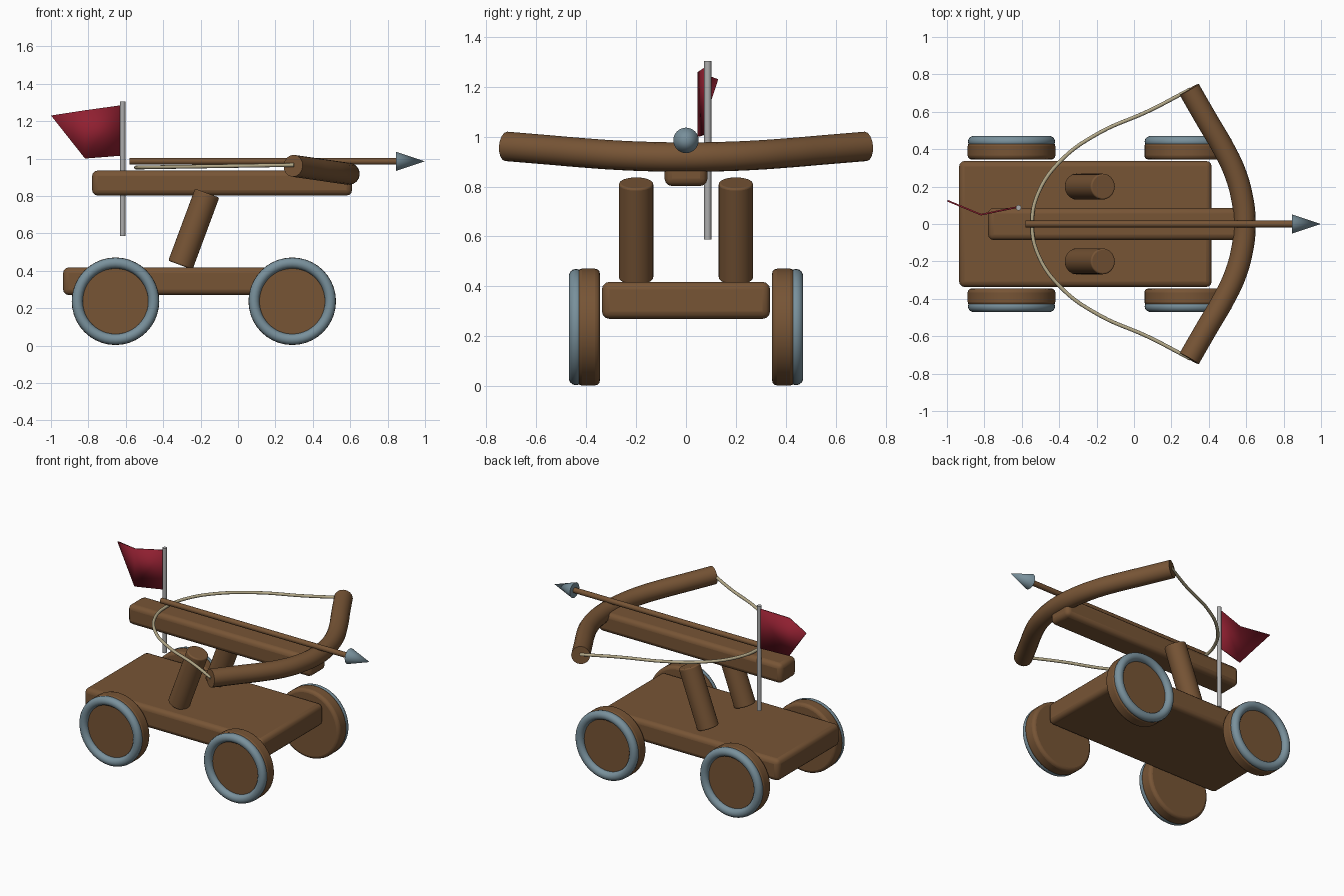
import bpy, bmesh, math
from mathutils import Vector

if "Cube" in bpy.data.objects:
    bpy.data.objects.remove(bpy.data.objects["Cube"])


def material(name, rgb):
    m = bpy.data.materials.new(name)
    m.diffuse_color = (*rgb, 1)
    m.use_nodes = True
    m.node_tree.nodes["Principled BSDF"].inputs["Base Color"].default_value = m.diffuse_color
    return m


wood = material("brown wood", (0.185, 0.09, 0.036))
steel = material("blue grey steel", (0.19, 0.28, 0.33))
rope = material("pale rope", (0.46, 0.40, 0.25))
cloth = material("dark red cloth", (0.28, 0.014, 0.03))
pole_grey = material("light grey pole", (0.42, 0.42, 0.42))


def finish(obj, name, mat, bevel=0, angle=35):
    obj.name = name
    obj.data.materials.append(mat)
    if bevel:
        b = obj.modifiers.new("rounded edges", 'BEVEL')
        b.width = bevel
        b.segments = 3
    bpy.ops.object.select_all(action='DESELECT')
    obj.select_set(True)
    bpy.context.view_layer.objects.active = obj
    bpy.ops.object.shade_smooth_by_angle(angle=math.radians(angle))
    return obj


def box(name, lo, hi, mat, bevel):
    lo, hi = Vector(lo), Vector(hi)
    bpy.ops.mesh.primitive_cube_add(size=1, location=(lo + hi) / 2)
    obj = bpy.context.object
    obj.scale = hi - lo
    bpy.ops.object.transform_apply(location=False, rotation=False, scale=True)
    return finish(obj, name, mat, bevel)


def rod(name, a, b, r1, mat, r2=None, bevel=0, sides=32):
    a, b = Vector(a), Vector(b)
    bpy.ops.mesh.primitive_cone_add(
        vertices=sides, radius1=r1, radius2=r1 if r2 is None else r2,
        depth=(b - a).length, location=(a + b) / 2,
        rotation=(b - a).to_track_quat('Z', 'Y').to_euler())
    return finish(bpy.context.object, name, mat, bevel)


def tube(name, half, radius, mat):
    # path given from the middle outwards, mirrored across y
    pts = [(x, -y, z) for x, y, z in reversed(half[1:])] + half
    cu = bpy.data.curves.new(name, 'CURVE')
    cu.dimensions = '3D'
    cu.bevel_depth = radius
    cu.bevel_resolution = 6
    cu.resolution_u = 6
    cu.use_fill_caps = True
    sp = cu.splines.new('BEZIER')
    sp.bezier_points.add(len(pts) - 1)
    for p, co in zip(sp.bezier_points, pts):
        p.co = co
        p.handle_left_type = p.handle_right_type = 'AUTO'
    obj = bpy.data.objects.new(name, cu)
    bpy.context.collection.objects.link(obj)
    bpy.ops.object.select_all(action='DESELECT')
    obj.select_set(True)
    bpy.context.view_layer.objects.active = obj
    bpy.ops.object.convert(target='MESH')
    return finish(bpy.context.object, name, mat, angle=50)


# Cart bed and firing rail
box("cart_bed", (-0.935, -0.337, 0.27), (0.415, 0.337, 0.418), wood, 0.03)
box("firing_rail", (-0.78, -0.086, 0.802), (0.61, 0.086, 0.936), wood, 0.03)

# Wheels with steel hoops, and leaning posts
for side, s in (("back", 1), ("front", -1)):
    for end, x in (("left", -0.655), ("right", 0.29)):
        z = 0.237
        rod(f"{side}_{end}_wheel", (x, 0.345 * s, z), (x, 0.437 * s, z),
            0.234, wood, bevel=0.02, sides=40)
        bpy.ops.mesh.primitive_torus_add(
            major_radius=0.204, minor_radius=0.029, major_segments=48,
            minor_segments=14, location=(x, 0.441 * s, z),
            rotation=(math.pi / 2, 0, 0))
        finish(bpy.context.object, f"{side}_{end}_hoop", steel, angle=60)
    rod(f"{side}_post", (-0.308, 0.2 * s, 0.43), (-0.165, 0.2 * s, 0.815),
        0.069, wood, bevel=0.008)

# Bow arm, rising slightly towards its tips
bow = [(0.592, 0), (0.578, 0.14), (0.538, 0.28), (0.475, 0.41),
       (0.39, 0.555), (0.295, 0.72)]
tube("bow_arm", [(x, y, 0.918 + (0.592 - x) * 0.145) for x, y in bow],
     0.059, wood)

# Drawn bowstring
string = [(-0.545, 0), (-0.51, 0.17), (-0.385, 0.345), (-0.19, 0.485),
          (0.08, 0.605), (0.3, 0.72)]
tube("bowstring", [(x, y, 0.952 + (x + 0.545) * 0.016) for x, y in string],
     0.01, rope)

# Bolt
rod("bolt_shaft", (-0.58, 0, 0.985), (0.86, 0, 0.985), 0.018, wood, sides=20)
rod("bolt_head", (0.845, 0, 0.985), (0.998, 0, 0.985), 0.051, steel, r2=0)

# Flag on its pole
rod("flag_pole", (-0.617, 0.087, 0.587), (-0.617, 0.087, 1.304), 0.0145,
    pole_grey, sides=20)
bm = bmesh.new()
top_in, low_in, top_mid, low_mid, tip = [bm.verts.new(p) for p in (
    (-0.615, 0.092, 1.286), (-0.615, 0.092, 1.016), (-0.818, 0.05, 1.258),
    (-0.818, 0.05, 1.0), (-0.998, 0.125, 1.23))]
bm.faces.new((top_in, top_mid, low_mid, low_in))
bm.faces.new((top_mid, tip, low_mid))
mesh = bpy.data.meshes.new("flag")
bm.to_mesh(mesh)
bm.free()
flag = bpy.data.objects.new("flag", mesh)
bpy.context.collection.objects.link(flag)
finish(flag, "flag", cloth, angle=20)
thick = flag.modifiers.new("cloth thickness", 'SOLIDIFY')
thick.thickness = 0.009
thick.offset = 0
